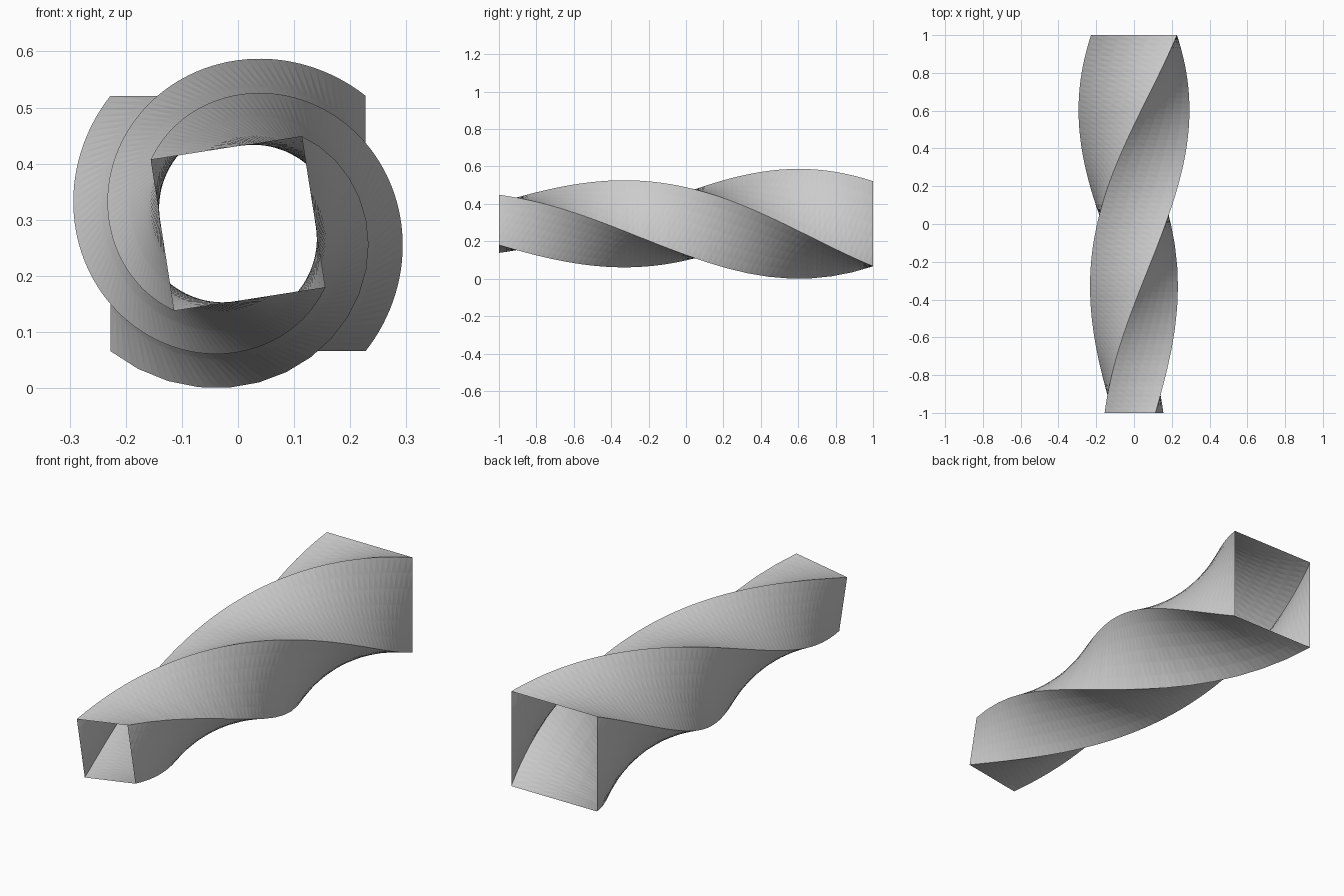
import bpy, bmesh
from math import radians, cos, sin, pi
from mathutils import Vector

if "Cube" in bpy.data.objects:
    bpy.data.objects.remove(bpy.data.objects["Cube"])

ROWS, COLS = 72, 6           # rings along the tube, strips across each wall
BACK_R, FRONT_R = 0.3217, 0.1926   # corner radius at each open end
TWIST = radians(188.9)
CENTRE_Z = 0.2935


def corner(k, t):
    """Corner k of the square section at t (0 = back end, 1 = front end)."""
    a = pi / 4 + k * pi / 2 + TWIST * t
    r = BACK_R + (FRONT_R - BACK_R) * t
    return Vector((r * cos(a), 1 - 2 * t, CENTRE_Z + r * sin(a)))


def rail(k, row):
    """Corner edge; the lower left one is made of 18 longer segments."""
    k %= 4
    if k != 2:
        return corner(k, row / ROWS)
    step = ROWS // 18
    base = min(row // step, 17) * step
    return corner(k, base / ROWS).lerp(corner(k, (base + step) / ROWS), (row - base) / step)


# Twisted, tapering square tube, single skin and open at both ends
bm = bmesh.new()
rings = []
for row in range(ROWS + 1):
    ring = []
    for k in range(4):
        a, b = rail(k, row), rail(k + 1, row)
        ring += [bm.verts.new(a.lerp(b, c / COLS)) for c in range(COLS)]
    rings.append(ring)

n = 4 * COLS
for lower, upper in zip(rings, rings[1:]):
    for i in range(n):
        j = (i + 1) % n
        bm.faces.new((lower[i], lower[j], upper[j], upper[i]))
bmesh.ops.recalc_face_normals(bm, faces=bm.faces)
bmesh.ops.triangulate(bm, faces=bm.faces)

# Outward-facing normals
bm.normal_update()
f = max(bm.faces, key=lambda f: f.calc_center_median().z)
if f.normal.z < 0:
    bmesh.ops.reverse_faces(bm, faces=bm.faces)

mesh = bpy.data.meshes.new("twisted_tube")
bm.to_mesh(mesh)
bm.free()
tube = bpy.data.objects.new("twisted_tube", mesh)
bpy.context.collection.objects.link(tube)
